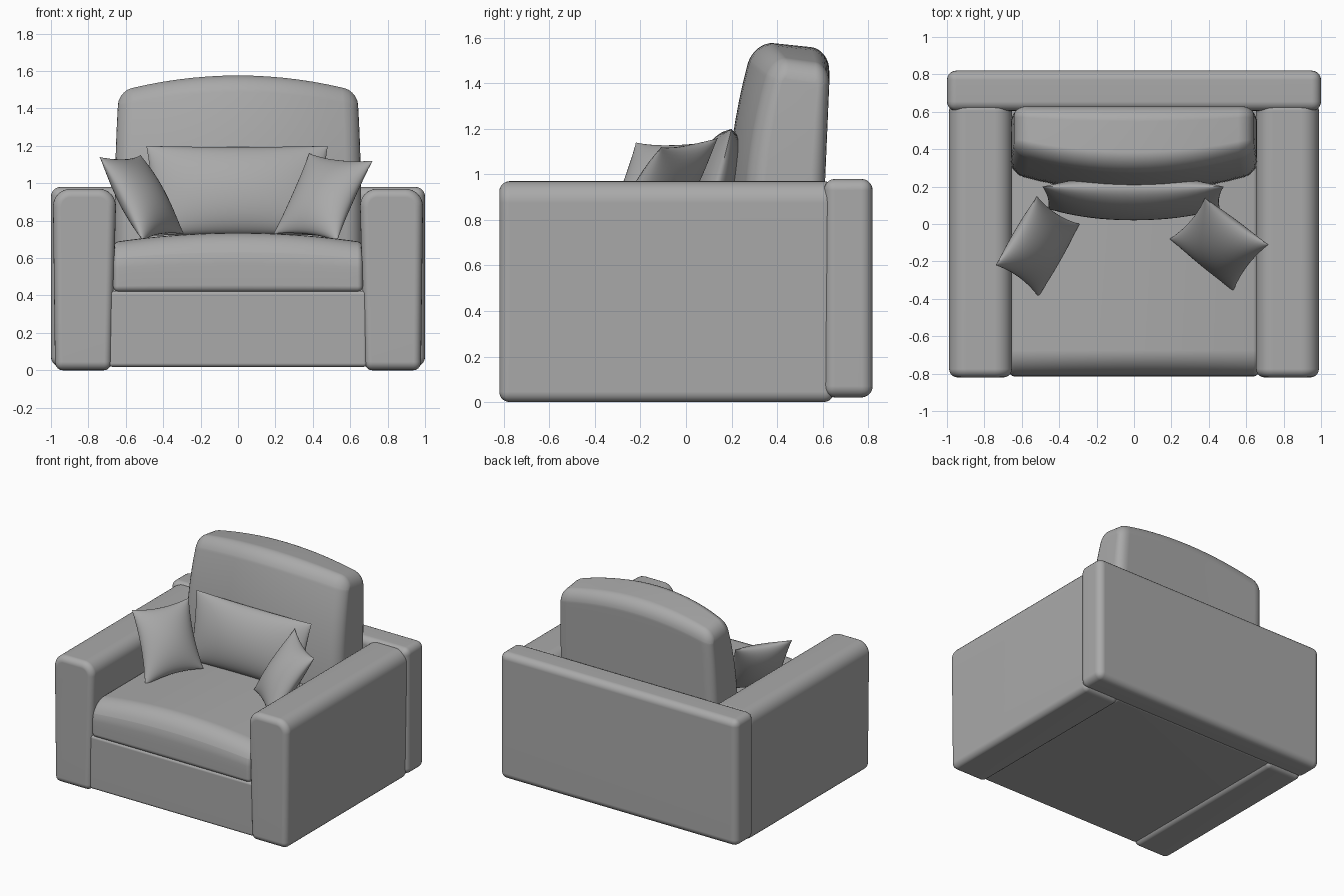
import bpy
import bmesh
import math
from mathutils import Vector

old = bpy.data.objects.get("Cube")
if old:
    bpy.data.objects.remove(old, do_unlink=True)

# One upholstery colour for everything
fabric = bpy.data.materials.new("grey_fabric")
fabric.use_nodes = True
grey = (0.4, 0.4, 0.4, 1)
fabric.diffuse_color = grey
for node in fabric.node_tree.nodes:
    if node.type == 'BSDF_PRINCIPLED':
        node.inputs["Base Color"].default_value = grey
        node.inputs["Roughness"].default_value = 0.8


def finish(name, bm, weighted=True):
    bmesh.ops.recalc_face_normals(bm, faces=bm.faces)
    mesh = bpy.data.meshes.new(name)
    bm.to_mesh(mesh)
    bm.free()
    mesh.materials.append(fabric)
    obj = bpy.data.objects.new(name, mesh)
    bpy.context.collection.objects.link(obj)
    bpy.ops.object.select_all(action='DESELECT')
    obj.select_set(True)
    bpy.context.view_layer.objects.active = obj
    bpy.ops.object.shade_smooth_by_angle(angle=math.radians(40))
    if weighted:
        mod = obj.modifiers.new("even_normals", 'WEIGHTED_NORMAL')
        mod.keep_sharp = True


def padded_box(name, lo, hi, radius, big=None, big_radius=0.1, cuts=(0, 0, 0), deform=None):
    """Box with rounded edges; edges chosen by big() get a wider round first."""
    lo, hi = Vector(lo), Vector(hi)
    size, mid = hi - lo, (lo + hi) / 2
    bm = bmesh.new()
    bmesh.ops.create_cube(bm, size=1)
    for v in bm.verts:
        v.co = Vector([c * s + m for c, s, m in zip(v.co, size, mid)])
    bmesh.ops.recalc_face_normals(bm, faces=bm.faces)
    if big:
        chosen = [e for e in bm.edges
                  if big((e.verts[0].co + e.verts[1].co) / 2 - mid)]
        bmesh.ops.bevel(bm, geom=chosen, offset=big_radius, segments=8,
                        profile=0.5, affect='EDGES')
        bm.normal_update()
    sharp = [e for e in bm.edges if e.calc_face_angle(0) > math.radians(35)]
    bmesh.ops.bevel(bm, geom=sharp, offset=radius, segments=5,
                    profile=0.5, affect='EDGES', clamp_overlap=True)
    # Slice into strips so that the box can bow smoothly
    for axis, count in enumerate(cuts):
        normal = Vector((0, 0, 0))
        normal[axis] = 1
        for i in range(1, count):
            point = lo + size * (i / count)
            bmesh.ops.bisect_plane(bm, geom=bm.verts[:] + bm.edges[:] + bm.faces[:],
                                   plane_co=point, plane_no=normal, dist=1e-5)
    if deform:
        for v in bm.verts:
            t = Vector([min(1, max(0, (v.co[i] - lo[i]) / size[i])) for i in range(3)])
            v.co = deform(v.co.copy(), t)
    finish(name, bm)


def pillow(name, corners, half_thickness, pinch, n=24):
    """Stuffed pillow over four corners: top a, top b, bottom a, bottom b."""
    a, b, c, d = (Vector(p) for p in corners)
    normal = (b - a).cross(c - a).normalized()
    bm = bmesh.new()
    for side in (-1, 1):
        rows = []
        for j in range(n + 1):
            v = -math.cos(math.pi * j / n)
            row = []
            for i in range(n + 1):
                u = -math.cos(math.pi * i / n)
                s = 0.5 + 0.5 * u * (1 - pinch * (1 - v * v))
                t = 0.5 + 0.5 * v * (1 - pinch * (1 - u * u))
                p = a.lerp(b, s).lerp(c.lerp(d, s), t)
                puff = max(0, (1 - u * u) * (1 - v * v)) ** 0.55
                row.append(bm.verts.new(p + normal * side * half_thickness * puff))
            rows.append(row)
        for r0, r1 in zip(rows, rows[1:]):
            for i in range(n):
                bm.faces.new((r0[i], r0[i + 1], r1[i + 1], r1[i]))
    bmesh.ops.remove_doubles(bm, verts=bm.verts, dist=1e-4)
    finish(name, bm, weighted=False)


# Arms, slightly narrower at the floor
def arm_shape(side):
    def shape(p, t):
        p.x *= 1 - 0.012 * (1 - t.z)
        p.x += side * 0.035 * (1 - t.z) * (1 - (t.x if side > 0 else 1 - t.x))
        return p
    return shape


for side, label in ((1, "left"), (-1, "right")):
    x0, x1 = sorted((side * 0.65, side * 0.99))
    padded_box(label + "_arm", (x0, -0.82, 0), (x1, 0.65, 0.97), 0.045,
               big=lambda m: abs(m.x) > 0.1 and m.z > 0.4 and abs(m.y) < 0.1,
               big_radius=0.095, cuts=(0, 0, 5), deform=arm_shape(side))

# Back panel and front base
padded_box("back_panel", (-1, 0.605, 0.02), (1, 0.82, 0.98), 0.05)
padded_box("seat_base", (-0.69, -0.805, 0.018), (0.69, 0.65, 0.425), 0.02)


# Seat cushion with a crowned top and a soft front edge
def seat_shape(p, t):
    u = 2 * t.x - 1
    p.z += 0.05 * (1 - u * u) * t.z
    return p


padded_box("seat_cushion", (-0.668, -0.815, 0.42), (0.668, 0.35, 0.685), 0.03,
           big=lambda m: m.y < -0.4 and m.z > 0.1, big_radius=0.14,
           cuts=(16, 0, 3), deform=seat_shape)


# Back cushion: bowed front, arched top, leaning and tapering upwards
def back_shape(p, t):
    bow = 1 - (2 * t.x - 1) ** 2
    front = 1 - t.y
    p.y += front * (0.13 * t.z ** 2.5 - 0.10 * bow)
    p.y += t.y * 0.04 * (t.z - 0.8)
    p.z += t.z * (0.085 * bow - 0.035 * t.y)
    p.x *= 1 - 0.035 * t.z ** 3
    return p


padded_box("back_cushion", (-0.66, 0.27, 0.55), (0.66, 0.625, 1.50), 0.07,
           big=lambda m: m.z > 0.4 and abs(m.x) < 0.1, big_radius=0.09,
           cuts=(16, 0, 12), deform=back_shape)

# Loose pillows
pillow("lumbar_pillow", [(-0.49, 0.2, 1.2), (0.48, 0.2, 1.2),
                         (-0.46, 0.08, 0.72), (0.46, 0.08, 0.72)], 0.11, 0.03)
pillow("left_pillow", [(0.38, 0.14, 1.16), (0.72, -0.11, 1.12),
                       (0.19, -0.08, 0.73), (0.53, -0.36, 0.69)], 0.095, 0.1)
pillow("right_pillow", [(-0.52, 0.15, 1.15), (-0.74, -0.22, 1.14),
                        (-0.29, 0.0, 0.73), (-0.51, -0.39, 0.69)], 0.095, 0.1)
